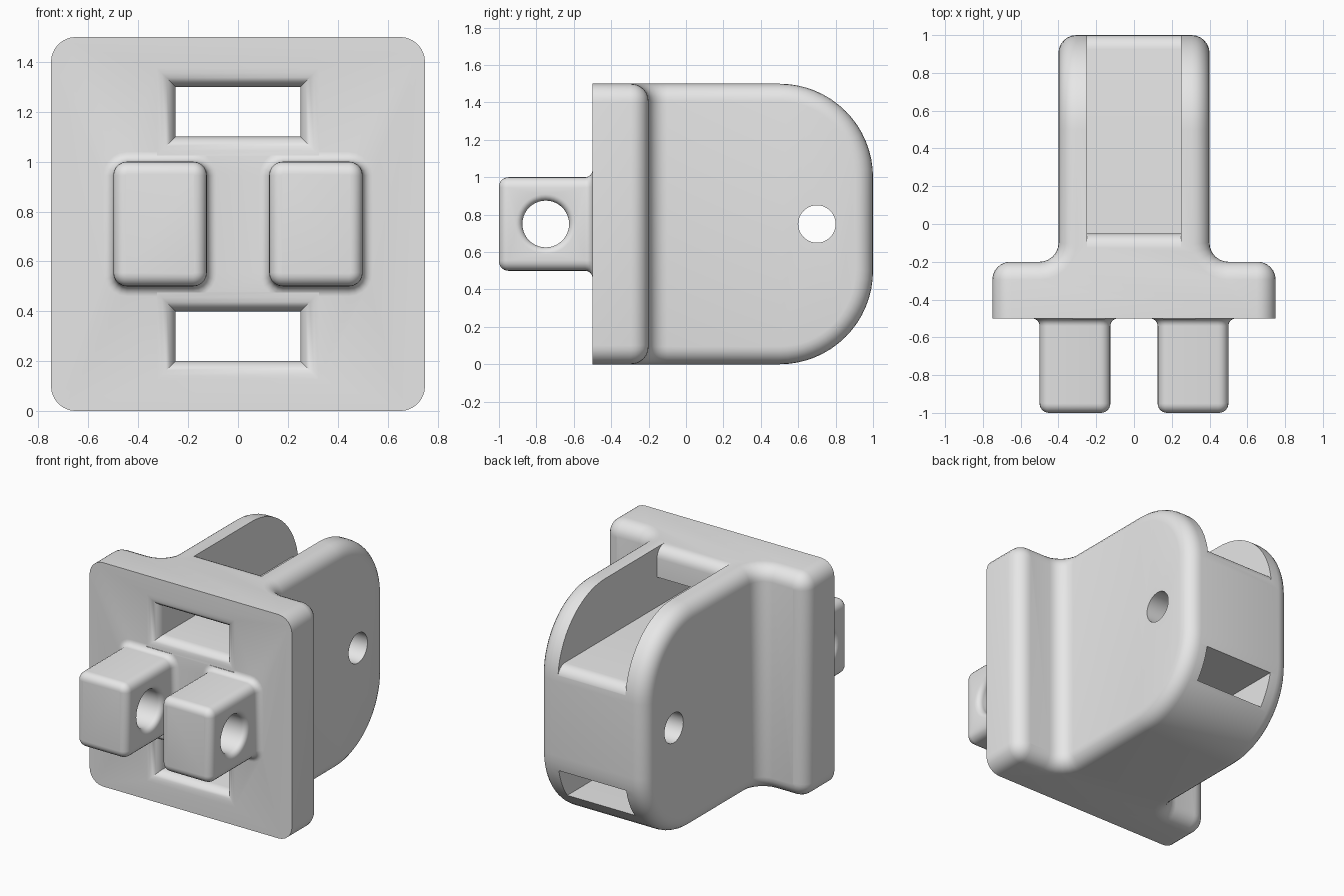
import bpy, bmesh, math
from mathutils import Vector

if "Cube" in bpy.data.objects:
    bpy.data.objects.remove(bpy.data.objects["Cube"])

grey = bpy.data.materials.new("light grey")
grey.diffuse_color = (0.8, 0.8, 0.8, 1)
grey.use_nodes = True
grey.node_tree.nodes["Principled BSDF"].inputs["Base Color"].default_value = grey.diffuse_color


def finish(bm, name):
    bmesh.ops.recalc_face_normals(bm, faces=bm.faces)
    mesh = bpy.data.meshes.new(name)
    bm.to_mesh(mesh)
    bm.free()
    ob = bpy.data.objects.new(name, mesh)
    bpy.context.collection.objects.link(ob)
    mesh.materials.append(grey)
    return ob


def loft(name, rings):
    """Skin a list of equal-length closed rings and cap both ends."""
    bm = bmesh.new()
    vs = [[bm.verts.new(p) for p in ring] for ring in rings]
    n = len(vs[0])
    for a, b in zip(vs, vs[1:]):
        for i in range(n):
            j = (i + 1) % n
            bm.faces.new((a[i], a[j], b[j], b[i]))
    bm.faces.new(vs[0])
    bm.faces.new(vs[-1][::-1])
    return finish(bm, name)


def flare(r, n=6):
    """(depth, widening) pairs of a quarter-round, from the face inwards."""
    angles = [math.pi / 2 * (1 - i / n) for i in range(n + 1)]
    return [(r - r * math.sin(a), r - r * math.cos(a)) for a in angles]


def combine(target, other, operation):
    mod = target.modifiers.new(operation, 'BOOLEAN')
    mod.operation, mod.object, mod.solver = operation, other, 'EXACT'
    bpy.context.view_layer.objects.active = target
    bpy.ops.object.modifier_apply(modifier=mod.name)
    bpy.data.objects.remove(other)


def rect(y, w, z0, z1):
    return [(-w, y, z0), (w, y, z0), (w, y, z1), (-w, y, z1)]


def rounded_rect(y, cx, cz, hx, hz, r, n=5):
    pts = []
    for k, (sx, sz) in enumerate(((1, 1), (-1, 1), (-1, -1), (1, -1))):
        for i in range(n + 1):
            a = math.pi / 2 * (k + i / n)
            pts.append((cx + sx * (hx - r) + r * math.cos(a), y,
                        cz + sz * (hz - r) + r * math.sin(a)))
    return pts


def circle(x, y, z, r, n=40):
    return [(x, y + r * math.cos(2 * math.pi * i / n),
             z + r * math.sin(2 * math.pi * i / n)) for i in range(n)]


def bevel(bm, test, width, segments):
    bm.normal_update()
    edges = [e for e in bm.edges if test(e.verts[0].co, e.verts[1].co, e)]
    bmesh.ops.bevel(bm, geom=edges, offset=width, offset_type='OFFSET',
                    segments=segments, profile=0.5, affect='EDGES',
                    clamp_overlap=False)


def near(a, b):
    return abs(a - b) < 1e-4


# Body: T-shaped footprint of front plate and rear housing
H = 1.5
half = [(0.75, -0.5), (0.75, -0.2), (0.4, -0.2), (0.4, 1.0)]
outline = half + [(-x, y) for x, y in reversed(half)]
bm = bmesh.new()
base = bm.faces.new([bm.verts.new((x, y, 0)) for x, y in outline])
top = bmesh.ops.extrude_face_region(bm, geom=[base])["geom"]
bmesh.ops.translate(bm, vec=Vector((0, 0, H)),
                    verts=[v for v in top if isinstance(v, bmesh.types.BMVert)])
bmesh.ops.recalc_face_normals(bm, faces=bm.faces)
# Large rear rounding, plate corners, inner fillet, then the outer edge chain
bevel(bm, lambda a, b, e: near(a.y, 1) and near(b.y, 1) and near(a.z, b.z), 0.5, 16)
bevel(bm, lambda a, b, e: near(abs(a.x), 0.75) and near(a.x, b.x) and near(a.z, b.z), 0.1, 6)
bevel(bm, lambda a, b, e: near(abs(a.x), 0.4) and near(a.x, b.x)
      and near(a.y, -0.2) and near(b.y, -0.2), 0.1, 6)
bevel(bm, lambda a, b, e: e.calc_face_angle(0) > 0.8
      and not (near(a.y, -0.5) and near(b.y, -0.5)), 0.095, 6)
bmesh.ops.remove_doubles(bm, verts=bm.verts, dist=1e-4)
body = finish(bm, "clevis_bracket")

# Two front lugs with rounded edges and a fillet at the root
R_EDGE, R_ROOT = 0.05, 0.04
for side in (-1, 1):
    steps = [(-1 + t, -e) for t, e in flare(R_EDGE)]
    steps += [(-0.5 - t, e) for t, e in reversed(flare(R_ROOT))]
    steps.append((-0.4, R_ROOT))
    lug = loft("lug", [rounded_rect(y, side * 0.3125, 0.75, 0.1875 + o,
                                    0.25 + o, 0.055 + o) for y, o in steps])
    combine(body, lug, 'UNION')

# Pin holes through the lugs with rounded rims
for side in (-1, 1):
    rim = flare(0.035)
    steps = [(0.08, 0.035)] + [(0.125 + t, e) for t, e in rim]
    steps += [(0.5 - t, e) for t, e in reversed(rim)] + [(0.55, 0.035)]
    hole = loft("lug_hole", [circle(side * x, -0.75, 0.75, 0.125 + e) for x, e in steps])
    combine(body, hole, 'DIFFERENCE')

# Strap slots running front to back, with rounded front mouths
R = 0.075
for z0, z1, y_end in ((0.2, 0.4, 1.2), (1.1, 1.3, 0.1)):
    steps = [(-0.6, R)] + [(-0.5 + t, e) for t, e in flare(R)] + [(y_end, 0)]
    slot = loft("strap_slot", [rect(y, 0.25 + e, z0 - e, z1 + e) for y, e in steps])
    combine(body, slot, 'DIFFERENCE')

# Open channel above the centre block, behind the rounded top bridge
arc = [math.pi / 2 * i / 6 for i in range(7)]
profile = [(-0.125, 1.7)]
profile += [(-0.125 + R * math.sin(a), 1.425 + R * math.cos(a)) for a in arc]
profile += [(-0.05, 1.1)]
profile += [(0.925 + R * math.sin(a), 1.025 + R * math.cos(a)) for a in arc]
profile += [(1.2, 1.025), (1.2, 1.7)]
channel = loft("channel", [[(x, y, z) for y, z in profile] for x in (-0.25, 0.25)])
combine(body, channel, 'DIFFERENCE')

# Cross hole through the rear housing
pin = loft("rear_hole", [circle(x, 0.7, 0.75, 0.1) for x in (-0.6, 0.6)])
combine(body, pin, 'DIFFERENCE')

bpy.ops.object.select_all(action='DESELECT')
body.select_set(True)
bpy.context.view_layer.objects.active = body
bpy.ops.object.shade_smooth_by_angle(angle=math.radians(32))
